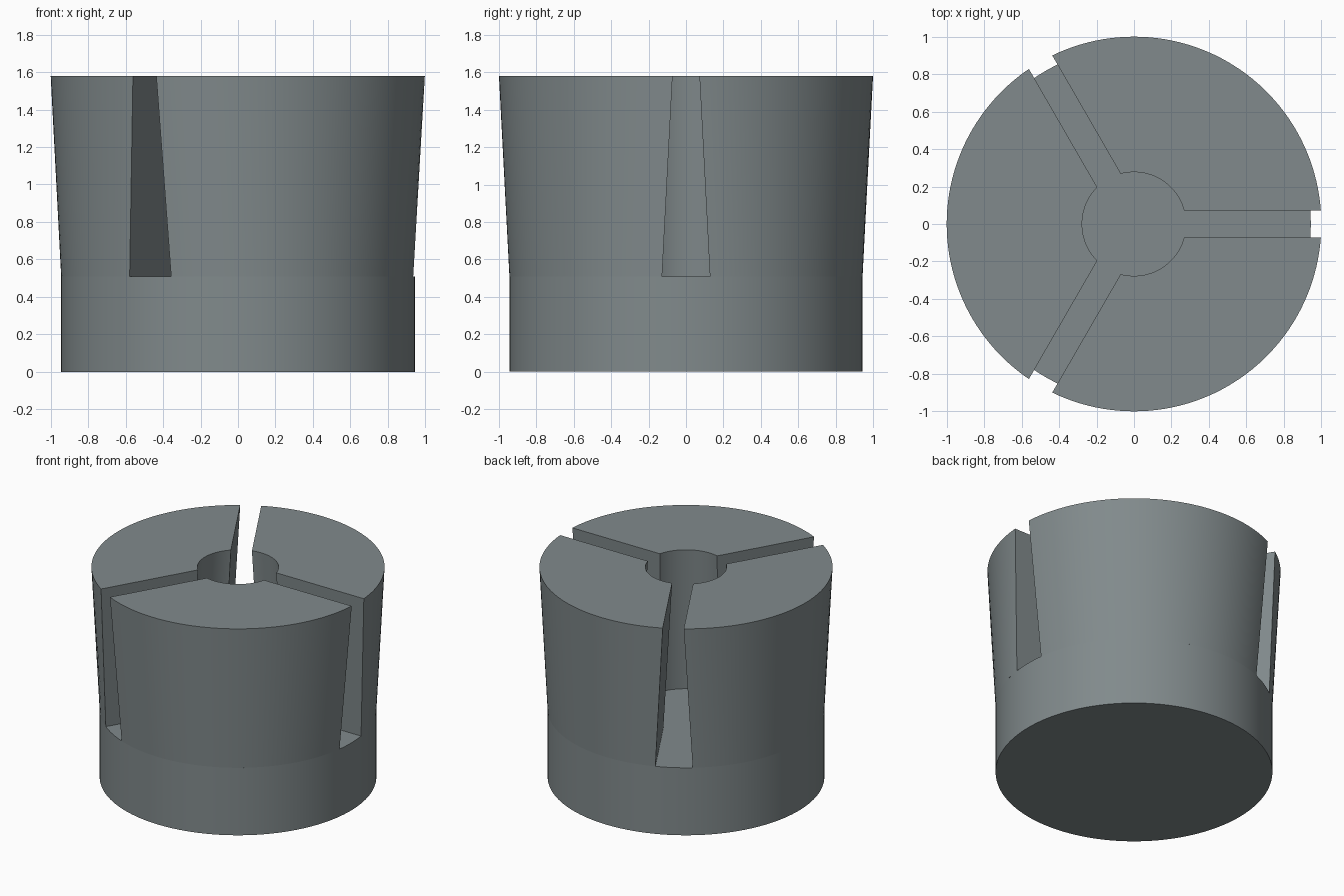
import bpy, bmesh, math
from mathutils import Matrix

if "Cube" in bpy.data.objects:
    bpy.data.objects.remove(bpy.data.objects["Cube"])

FLOOR, TOP = 0.508, 1.58      # slot floor and top heights
DRAFT = 0.056                 # taper of every jaw wall between top and floor
OUTER, BORE, SLOT = 1.0, 0.277, 0.072   # top radius, bore radius, slot half width
ARC = 48

steel = bpy.data.materials.new("grey steel")
steel.diffuse_color = (0.22, 0.255, 0.262, 1)
steel.use_nodes = True
steel.node_tree.nodes["Principled BSDF"].inputs["Base Color"].default_value = steel.diffuse_color


def finish(name, bm):
    bmesh.ops.recalc_face_normals(bm, faces=bm.faces)
    mesh = bpy.data.meshes.new(name)
    bm.to_mesh(mesh)
    bm.free()
    mesh.materials.append(steel)
    obj = bpy.data.objects.new(name, mesh)
    bpy.context.collection.objects.link(obj)
    bpy.ops.object.select_all(action='DESELECT')
    obj.select_set(True)
    bpy.context.view_layer.objects.active = obj
    bpy.ops.object.shade_smooth_by_angle(angle=math.radians(30))


def arc(radius, half_slot, z):
    """Points on a circle between two slots whose walls are half_slot off centre."""
    a = math.asin(half_slot / radius)
    b = math.radians(120) - a
    angles = [a + (b - a) * i / ARC for i in range(ARC + 1)]
    return [(radius * math.cos(t), radius * math.sin(t), z) for t in angles]


def section(inset, z):
    """Closed outline of one jaw, with all its walls moved inward."""
    half = SLOT + inset
    return arc(OUTER - inset, half, z) + arc(BORE + inset, half, z)[::-1]


# solid round base
bm = bmesh.new()
radius = OUTER - DRAFT
bmesh.ops.create_cone(bm, cap_ends=True, segments=144, radius1=radius, radius2=radius,
                      depth=FLOOR, matrix=Matrix.Translation((0, 0, FLOOR / 2)))
finish("base", bm)

# three jaws, narrowing downwards, around the central bore
for k in range(3):
    bm = bmesh.new()
    low = [bm.verts.new(p) for p in section(DRAFT, FLOOR)]
    high = [bm.verts.new(p) for p in section(0, TOP)]
    n = len(low)
    for i in range(n):
        j = (i + 1) % n
        bm.faces.new((low[i], low[j], high[j], high[i]))
    # top and underside as strips from the outer arc to the bore arc
    for ring in (low, high):
        for i in range(ARC):
            bm.faces.new((ring[i], ring[i + 1], ring[n - 2 - i], ring[n - 1 - i]))
    bmesh.ops.rotate(bm, verts=bm.verts, matrix=Matrix.Rotation(math.radians(120 * k), 3, 'Z'))
    finish(f"jaw_{k + 1}", bm)
